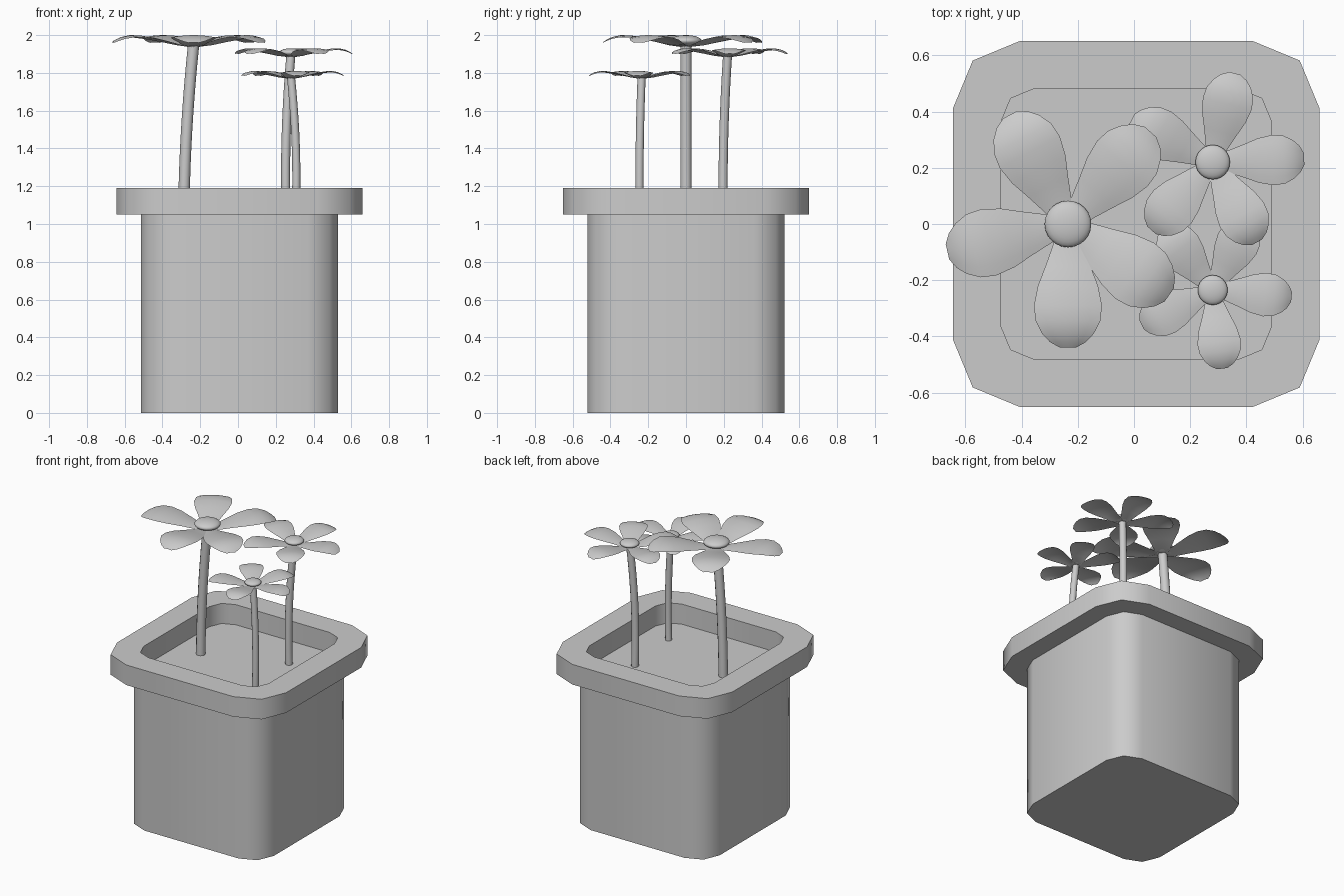
import bpy
import bmesh
import math

cube = bpy.data.objects.get("Cube")
if cube:
    bpy.data.objects.remove(cube, do_unlink=True)

grey = bpy.data.materials.new("plain grey")
grey.use_nodes = True
grey.diffuse_color = (0.6, 0.6, 0.6, 1)
grey.node_tree.nodes["Principled BSDF"].inputs["Base Color"].default_value = (0.6, 0.6, 0.6, 1)

CENTRE_X = 0.008
RIM_LOW, RIM_TOP = 1.05, 1.19


def finish(name, bm, angle=50):
    """Turn a bmesh into a shaded, coloured object."""
    mesh = bpy.data.meshes.new(name)
    bm.to_mesh(mesh)
    bm.free()
    mesh.materials.append(grey)
    obj = bpy.data.objects.new(name, mesh)
    bpy.context.collection.objects.link(obj)
    bpy.ops.object.select_all(action="DESELECT")
    obj.select_set(True)
    bpy.context.view_layer.objects.active = obj
    bpy.ops.object.shade_smooth_by_angle(angle=math.radians(angle))
    return obj


def rounded_square(bm, half, radius, z):
    """Ring of vertices: a square with two-segment rounded corners."""
    ring = []
    for corner in range(4):
        mid = math.radians(45 + 90 * corner)
        cx = math.copysign(half - radius, math.cos(mid))
        cy = math.copysign(half - radius, math.sin(mid))
        for step in (-1, 0, 1):
            a = mid + step * math.pi / 4
            ring.append(bm.verts.new((CENTRE_X + cx + radius * math.cos(a),
                                      cy + radius * math.sin(a), z)))
    return ring


def bridge(bm, a, b):
    n = len(a)
    for i in range(n):
        j = (i + 1) % n
        bm.faces.new((a[i], a[j], b[j], b[i]))


def loft(name, sections, cap_start=False):
    bm = bmesh.new()
    rings = [rounded_square(bm, *s) for s in sections]
    for a, b in zip(rings, rings[1:]):
        bridge(bm, a, b)
    if cap_start:
        bm.faces.new(rings[0][::-1])
    return finish(name, bm)


# Planter: body, overhanging rim, soil surface
loft("pot_body", [(0.522, 0.16, 0), (0.522, 0.16, RIM_LOW)], cap_start=True)
loft("pot_rim", [(0.522, 0.16, RIM_LOW), (0.652, 0.24, RIM_LOW), (0.652, 0.24, RIM_TOP),
                 (0.482, 0.12, RIM_TOP), (0.482, 0.12, RIM_LOW)])
soil = bmesh.new()
soil.faces.new(rounded_square(soil, 0.482, 0.12, RIM_LOW))
finish("soil", soil)

# Petal outline at full size: distance out, half width, height
PETAL = [(0.0, 0.03, 0.0), (0.08, 0.055, 0.012), (0.15, 0.08, 0.03), (0.22, 0.107, 0.047),
         (0.29, 0.121, 0.058), (0.345, 0.115, 0.06), (0.39, 0.092, 0.05),
         (0.42, 0.064, 0.036), (0.44, 0.028, 0.022)]
ACROSS = 6


def make_petals(name, centre, base_z, size, angles):
    bm = bmesh.new()
    for deg in angles:
        ca, sa = math.cos(math.radians(deg)), math.sin(math.radians(deg))
        rows = []
        for r, w, h in PETAL:
            row = []
            for k in range(ACROSS + 1):
                t = 2 * k / ACROSS - 1
                x, y = r * size, t * w * size
                z = base_z + size * (h - 0.1 * w * t * t)
                row.append(bm.verts.new((centre[0] + x * ca - y * sa,
                                         centre[1] + x * sa + y * ca, z)))
            rows.append(row)
        for a, b in zip(rows, rows[1:]):
            for k in range(ACROSS):
                bm.faces.new((a[k], b[k], b[k + 1], a[k + 1]))
    finish(name, bm, 60)


def make_button(name, centre, z, radius):
    bm = bmesh.new()
    bmesh.ops.create_uvsphere(bm, u_segments=24, v_segments=14, radius=radius)
    bmesh.ops.scale(bm, vec=(1, 1, 0.36), verts=bm.verts)
    bmesh.ops.translate(bm, vec=(centre[0], centre[1], z), verts=bm.verts)
    finish(name, bm, 60)


def make_stem(name, foot, middle, top, radius, sides=12, steps=10):
    """Tube along a quadratic bend that passes through the middle point."""
    bm = bmesh.new()
    rings = []
    for s in range(steps + 1):
        t = s / steps
        wa, wb, wc = (1 - t) * (1 - 2 * t), 4 * t * (1 - t), t * (2 * t - 1)
        p = [wa * a + wb * b + wc * c for a, b, c in zip(foot, middle, top)]
        rings.append([bm.verts.new((p[0] + radius * math.cos(math.tau * i / sides),
                                    p[1] + radius * math.sin(math.tau * i / sides), p[2]))
                      for i in range(sides)])
    for a, b in zip(rings, rings[1:]):
        bridge(bm, a, b)
    finish(name, bm, 60)


# Flowers: head centre, top height, size, petal directions, stem foot and middle
FLOWERS = [
    ("large", (-0.235, 0.0), 2.0, 1.0, (48, 118, 193, 270, 325), (-0.287, 0.0), (-0.272, 0.0)),
    ("medium", (0.28, 0.22), 1.93, 0.74, (2, 76, 152, 228, 299), (0.255, 0.197), (0.255, 0.2)),
    ("small", (0.28, -0.235), 1.81, 0.64, (355, 62, 128, 206, 277), (0.305, -0.245), (0.306, -0.245)),
]
for label, centre, top, size, angles, foot, middle in FLOWERS:
    base = top - 0.06 * size
    make_petals(label + "_flower_petals", centre, base, size, angles)
    make_button(label + "_flower_centre", centre, base + 0.03 * size, 0.083 * size)
    make_stem(label + "_flower_stem", (*foot, RIM_LOW), (*middle, (RIM_LOW + base) / 2),
              (*centre, base + 0.01), 0.03 * size ** 0.75)
